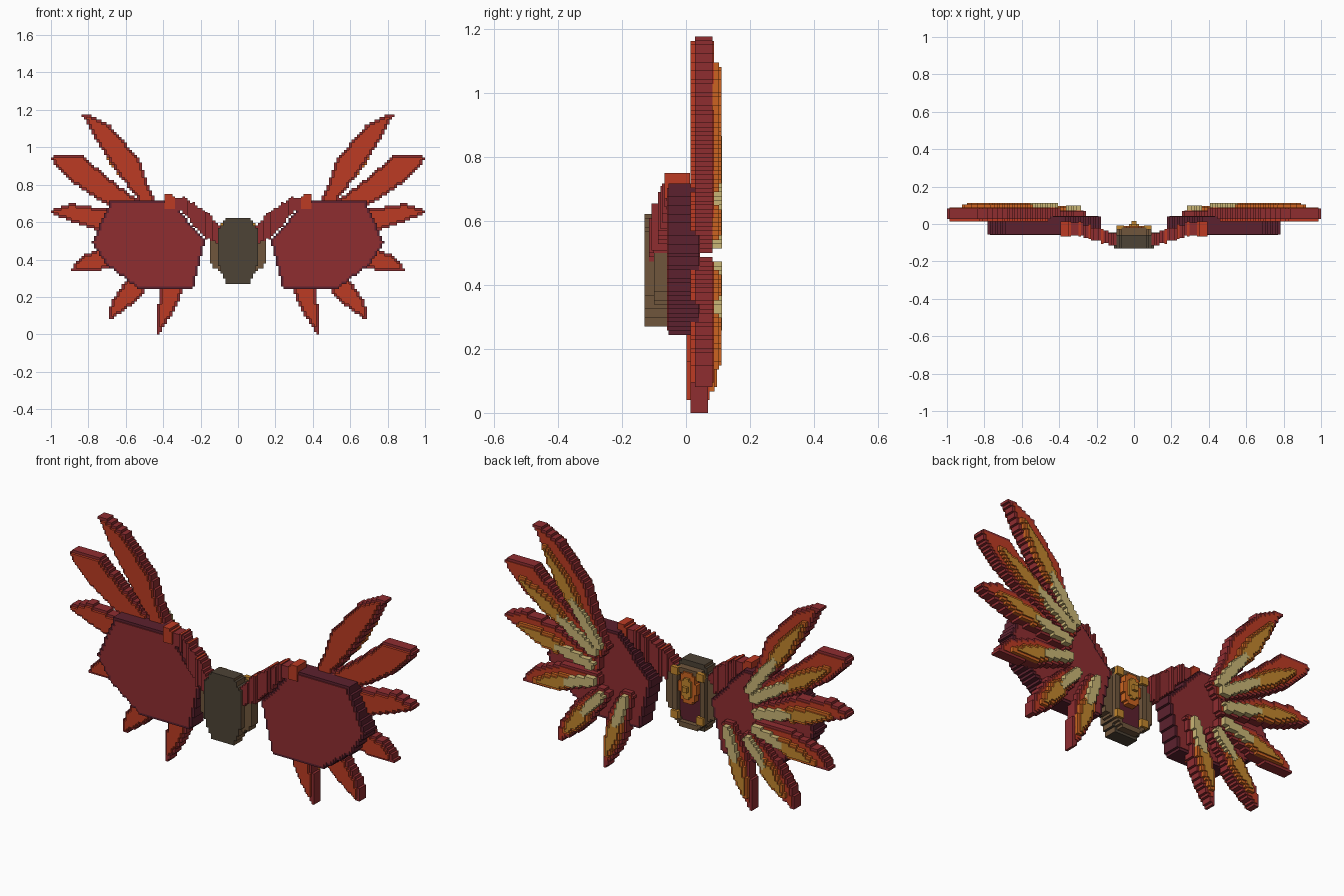
import bpy
import bmesh
from math import cos, sin, pi, floor, ceil
from mathutils import Vector

cube = bpy.data.objects.get("Cube")
if cube:
    bpy.data.objects.remove(cube, do_unlink=True)

V = 2 / 148  # size of one block


def material(name, r, g, b):
    lin = [((c / 255 + 0.055) / 1.055) ** 2.4 for c in (r, g, b)]
    mat = bpy.data.materials.new(name)
    mat.use_nodes = True
    mat.diffuse_color = (*lin, 1)
    bsdf = next(n for n in mat.node_tree.nodes if n.type == 'BSDF_PRINCIPLED')
    bsdf.inputs["Base Color"].default_value = (*lin, 1)
    return mat


RED = material("dark red", 143, 45, 48)
MAROON = material("maroon", 92, 33, 46)
FLAME = material("flame orange", 188, 59, 35)
AMBER = material("amber", 204, 100, 33)
GOLD = material("gold", 194, 134, 45)
CREAM = material("cream", 202, 182, 118)
DARK = material("dark brown", 77, 67, 54)
BROWN = material("mid brown", 112, 86, 60)


def inside(x, z, poly):
    hit = False
    for (ax, az), (bx, bz) in zip(poly, poly[1:] + poly[:1]):
        if (az > z) != (bz > z) and x < ax + (z - az) * (bx - ax) / (bz - az):
            hit = not hit
    return hit


def cells(poly):
    """Blocks of the grid whose centres lie in the outline."""
    xs, zs = zip(*poly)
    return {(i, k)
            for i in range(floor(min(xs) / V) - 1, ceil(max(xs) / V) + 1)
            for k in range(floor(min(zs) / V) - 1, ceil(max(zs) / V) + 1)
            if inside((i + 0.5) * V, (k + 0.5) * V, poly)}


def erode(blocks):
    return {(i, k) for i, k in blocks
            if {(i + 1, k), (i - 1, k), (i, k + 1), (i, k - 1)} <= blocks}


def finish(name, bm, mats, rule, mirror):
    bm.normal_update()
    for f in bm.faces:
        f.material_index = rule(f)
    mesh = bpy.data.meshes.new(name)
    bm.to_mesh(mesh)
    bm.free()
    for m in mats:
        mesh.materials.append(m)
    obj = bpy.data.objects.new(name, mesh)
    bpy.context.collection.objects.link(obj)
    if mirror:
        obj.modifiers.new("other side", 'MIRROR').use_mirror_merge = False


def slab(name, blocks, y0, y1, mats, rule=lambda f: 0, mirror=True):
    """Stepped plate made from grid blocks, y0 to y1 deep, outer faces only."""
    bm = bmesh.new()

    def quad(*points):
        bm.faces.new([bm.verts.new(p) for p in points])

    for i, k in sorted(blocks):
        corners = [(i, k), (i + 1, k), (i + 1, k + 1), (i, k + 1)]
        front = [(a * V, y0, b * V) for a, b in corners]
        back = [(a * V, y1, b * V) for a, b in corners]
        quad(*front)
        quad(*reversed(back))
        neighbours = [(i, k - 1), (i + 1, k), (i, k + 1), (i - 1, k)]
        for n, cell in enumerate(neighbours):
            if cell not in blocks:
                quad(front[n - 3], front[n], back[n], back[n - 3])
    bmesh.ops.remove_doubles(bm, verts=bm.verts, dist=V / 10)
    finish(name, bm, mats, rule, mirror)


def blade(root, tip, left, right):
    """Outline along root to tip; left and right hold (fraction, offset) pairs."""
    a, b = Vector(root), Vector(tip)
    side = Vector((a.y - b.y, b.x - a.x)).normalized()
    pairs = left + [(t, -w) for t, w in reversed(right)]
    return [tuple(a.lerp(b, t) + side * w) for t, w in pairs]


def both(half):
    return half + [(-x, z) for x, z in reversed(half)]


# Wing disc: maroon edge with red faces
disc = cells([(.37, .72), (.68, .715), (.78, .49), (.70, .37),
              (.54, .25), (.24, .25), (.175, .50)])
slab("wing_disc_edge", disc, -.055, .04, [MAROON])
slab("wing_disc_face", erode(disc), -.06, .044, [RED])

# Feathers: root, tip, then widths left middle, left end, right middle, right end
feathers = {
    "top": ((.42, .62), (.83, 1.18), .10, .08, .037, .028),
    "upper": ((.43, .59), (1, .945), .065, .10, .06, .055),
    "middle": ((.45, .53), (1, .655), .08, .07, .043, .03),
    "lower": ((.45, .46), (.89, .34), .08, .065, .05, .03),
    "bottom_outer": ((.41, .41), (.69, .08), .068, .05, .05, .037),
    "bottom_inner": ((.29, .43), (.43, 0), .065, .03, .055, .037),
}
VANE = [(.3, .012), (.42, .038), (.55, .042), (.7, .03), (.84, .01)]
QUILL = [(.03, .016), (.08, .024), (.33, .024), (.43, .012)]
for name, (root, tip, mid_l, end_l, mid_r, end_r) in feathers.items():
    # The lowest feather sits one block further forward
    y0 = .028 - (V if name == "bottom_inner" else 0)
    y1 = y0 + .055
    shape = cells(blade(root, tip,
                        [(0, .03), (.25, .055), (.45, mid_l), (.82, end_l), (1, .008)],
                        [(0, .03), (.5, mid_r), (.75, end_r), (1, .008)]))
    slab(name + "_feather_rim", shape, y0, y1, [RED])
    slab(name + "_feather_face", erode(shape), y0 - V, y1 + .004, [FLAME])
    vane = cells(blade(root, tip, VANE, VANE))
    slab(name + "_feather_vane", vane, y1, y1 + .02, [AMBER])
    slab(name + "_feather_vane_top", erode(vane), y1, y1 + .028,
         [AMBER, GOLD], lambda f: int(f.normal.y > .5))
    slab(name + "_feather_quill", cells(blade(root, tip, QUILL, QUILL)),
         y1, y1 + .03, [CREAM])


# Arms: one stepped block per grid column, rising outward
def sample(path, x):
    for (xa, va), (xb, vb) in zip(path, path[1:]):
        if x <= xb:
            return va + (vb - va) * (x - xa) / (xb - xa)
    return path[-1][1]


def arm(name, first, last, grow, mats, rule=lambda f: 0):
    low = [(.09, .47), (.2, .54), (.3, .66), (.4, .68)]
    high = [(.09, .56), (.15, .64), (.28, .725), (.4, .745)]
    depth = [(.09, -.085), (.2, -.055), (.3, -.025), (.4, -.02)]
    bm = bmesh.new()
    for i in range(first, last):
        x = (i + .5) * V
        z0, z1 = (round(sample(p, x) / V) * V for p in (low, high))
        y = round(sample(depth, x) / V) * V
        for v in bmesh.ops.create_cube(bm, size=1)["verts"]:
            v.co = (x + v.co.x * V, y + v.co.y * (5 * V + 2 * grow),
                    (z0 + z1) / 2 + v.co.z * (z1 - z0 + 2 * grow))
    finish(name, bm, mats, rule, True)


arm("arm", 7, 27, 0, [RED])
arm("arm_cuff", 25, 29, .006, [FLAME])
for n, i in enumerate((12, 17, 21)):
    arm(f"arm_band_{n}", i, i + 1, .006, [RED, FLAME], lambda f: int(f.normal.z > .5))

# Body: dark shell with lighter flanks
body = cells(both([(.07, .62), (.108, .55), (.108, .38), (.065, .275)]))
slab("body_shell", body, -.13, -.058, [DARK, BROWN],
     lambda f: int(abs(f.normal.x) > .5), False)
flank = cells([(.09, .55), (.135, .54), (.15, .50), (.15, .39), (.125, .35), (.09, .34)])
slab("body_flank", flank, -.10, -.045, [BROWN])

# Back of the body: frame around a maroon panel with a gold emblem
frame = cells(both([(.06, .60), (.095, .56), (.095, .34), (.06, .29)]))
panel = erode(erode(frame))
slab("back_frame", frame - panel, -.058, -.02, [BROWN], mirror=False)
slab("back_panel", panel, -.058, -.045, [MAROON], mirror=False)
for part, rx, rz, y, mat in (("rim", .05, .085, -.012, AMBER), ("center", .034, .06, 0, GOLD),
                             ("stud", .018, .02, .015, GOLD)):
    oval = cells([(rx * cos(t * pi / 8), .50 + rz * sin(t * pi / 8)) for t in range(16)])
    slab("emblem_" + part, oval, -.05, y, [mat], mirror=False)
for part, z in (("upper", .55), ("lower", .32)):
    slab(part + "_frame_corner", cells([(.055, z), (.095, z), (.095, z + .04), (.055, z + .04)]),
         -.03, -.008, [GOLD])
